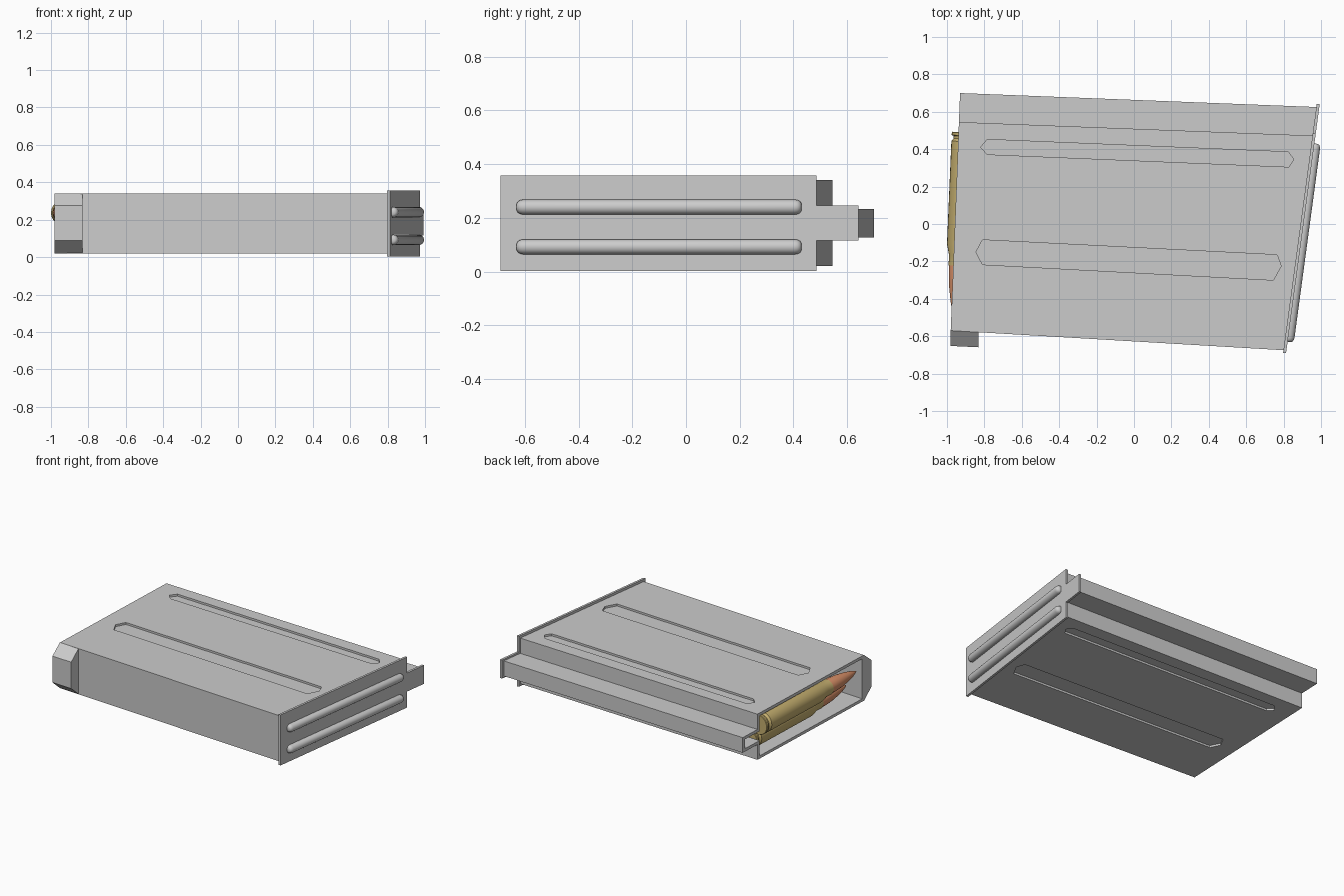
import bpy, bmesh, math
from mathutils import Vector

if "Cube" in bpy.data.objects:
    bpy.data.objects.remove(bpy.data.objects["Cube"])

ZC = 0.18  # mid plane of the magazine


def finish(name, bm, mat=None, smooth=False):
    bmesh.ops.remove_doubles(bm, verts=bm.verts, dist=1e-5)
    bmesh.ops.recalc_face_normals(bm, faces=bm.faces)
    me = bpy.data.meshes.new(name)
    bm.to_mesh(me)
    bm.free()
    ob = bpy.data.objects.new(name, me)
    bpy.context.collection.objects.link(ob)
    if mat:
        me.materials.append(mat)
    bpy.ops.object.select_all(action='DESELECT')
    ob.select_set(True)
    bpy.context.view_layer.objects.active = ob
    if smooth:
        bpy.ops.object.shade_smooth_by_angle(angle=math.radians(35))
    return ob


def loft(name, a, b):
    """Solid between two matching rings of points."""
    bm = bmesh.new()
    va, vb = ([bm.verts.new(p) for p in ring] for ring in (a, b))
    n = len(a)
    bm.faces.new(va)
    bm.faces.new(vb)
    for i in range(n):
        j = (i + 1) % n
        bm.faces.new((va[i], va[j], vb[j], vb[i]))
    return finish(name, bm)


def tee(front, step, back, wide, narrow, dx=0, inset=0):
    """T-shaped cross-section: wide body and narrow rear spine."""
    w, n = wide - inset, narrow - inset
    f, s, b = ((p[0] + dx, p[1] + k * inset) for p, k in ((front, 1), (step, -1), (back, -1)))
    half = [(f, w), (s, w), (s, n), (b, n)]
    return ([(p[0], p[1], ZC + h) for p, h in half] +
            [(p[0], p[1], ZC - h) for p, h in reversed(half)])


def lathe(name, profile, origin, direction, mat=None, segs=24):
    bm = bmesh.new()
    q = Vector(direction).to_track_quat('Z', 'Y')
    rings = []
    for r, h in profile:
        rings.append([bm.verts.new(Vector(origin) + q @ Vector(
            (r * math.cos(t), r * math.sin(t), h)))
            for t in (2 * math.pi * i / segs for i in range(segs))])
    for a, b in zip(rings, rings[1:]):
        for i in range(segs):
            j = (i + 1) % segs
            bm.faces.new((a[i], a[j], b[j], b[i]))
    bm.faces.new(rings[0])
    bm.faces.new(rings[-1])
    return finish(name, bm, mat, True)


def cut(target, cutter):
    bpy.context.view_layer.objects.active = target
    m = target.modifiers.new("cut", 'BOOLEAN')
    m.operation, m.solver, m.object = 'DIFFERENCE', 'EXACT', cutter
    bpy.ops.object.modifier_apply(modifier=m.name)
    bpy.data.objects.remove(cutter)


def material(name, rgb):
    m = bpy.data.materials.new(name)
    m.diffuse_color = (*rgb, 1)
    m.use_nodes = True
    m.node_tree.nodes["Principled BSDF"].inputs["Base Color"].default_value = m.diffuse_color
    return m


brass = material("brass", (0.56, 0.43, 0.16))
copper = material("copper", (0.70, 0.28, 0.14))

# Magazine body, hollow and open at the left end
left = ((-0.98, -0.57), (-0.936, 0.545), (-0.93, 0.70))
right = ((0.805, -0.675), (0.965, 0.472), (0.983, 0.625))
body = loft("magazine_body", tee(*left, 0.16, 0.053), tee(*right, 0.16, 0.053))
cut(body, loft("cavity", tee(*left, 0.16, 0.053, -0.05, 0.02),
               tee(*right, 0.16, 0.053, 0.05, 0.02)))

# Pressed grooves on both broad sides
grooves = [
    [(-0.82, 0.41), (-0.785, 0.452), (0.825, 0.385), (0.855, 0.345), (0.828, 0.305), (-0.785, 0.372)],
    [(-0.845, -0.15), (-0.81, -0.085), (0.765, -0.165), (0.787, -0.225), (0.745, -0.30), (-0.81, -0.217)],
]
for outline in grooves:
    for side in (1, -1):
        cut(body, loft("groove", [(x, y, ZC + side * 0.146) for x, y in outline],
                       [(x, y, ZC + side * 0.25) for x, y in outline]))

# Base plate
plate = ((0.797, -0.69), (0.956, 0.485), (0.977, 0.642))
loft("base_plate", tee(*plate, 0.177, 0.065), tee(*plate, 0.177, 0.065, 0.016))

# Rounded ribs on the base plate
rib_a, rib_b = Vector((0.827, -0.63)), Vector((0.970, 0.43))
length = (rib_b - rib_a).length
ends = [(0.012, 0.0), (0.021, 0.005), (0.026, 0.014), (0.028, 0.025)]
rib = ends + [(r, length - h) for r, h in reversed(ends)]
for i, z in enumerate((0.092, 0.24)):
    lathe(f"base_rib_{i + 1}", rib, (*rib_a, z), (*(rib_b - rib_a), 0))

# Chamfered lug at the front of the open end
lug = [(-0.57, 0.16), (-0.652, 0.095), (-0.652, -0.09), (-0.57, -0.16)]
loft("front_lug", [(-0.982, y, ZC + z) for y, z in lug],
     [(-0.832, y - 0.007, ZC + z) for y, z in lug])

# Cartridges, double stacked
case = [(0.068, 0), (0.071, 0.004), (0.071, 0.018), (0.060, 0.022), (0.060, 0.036),
        (0.071, 0.05), (0.067, 0.60), (0.053, 0.66), (0.053, 0.715)]
tip = [(0.050, 0.70), (0.050, 0.75), (0.044, 0.83), (0.032, 0.91), (0.018, 0.97), (0.004, 1.01)]
for i, (dx, z) in enumerate(((0, 0.237), (0.078, 0.118))):
    base, axis = (-0.903 + dx, 0.49, z), (-0.05, -1, 0)
    lathe(f"cartridge_case_{i + 1}", case, base, axis, brass)
    lathe(f"bullet_{i + 1}", tip, base, axis, copper)
